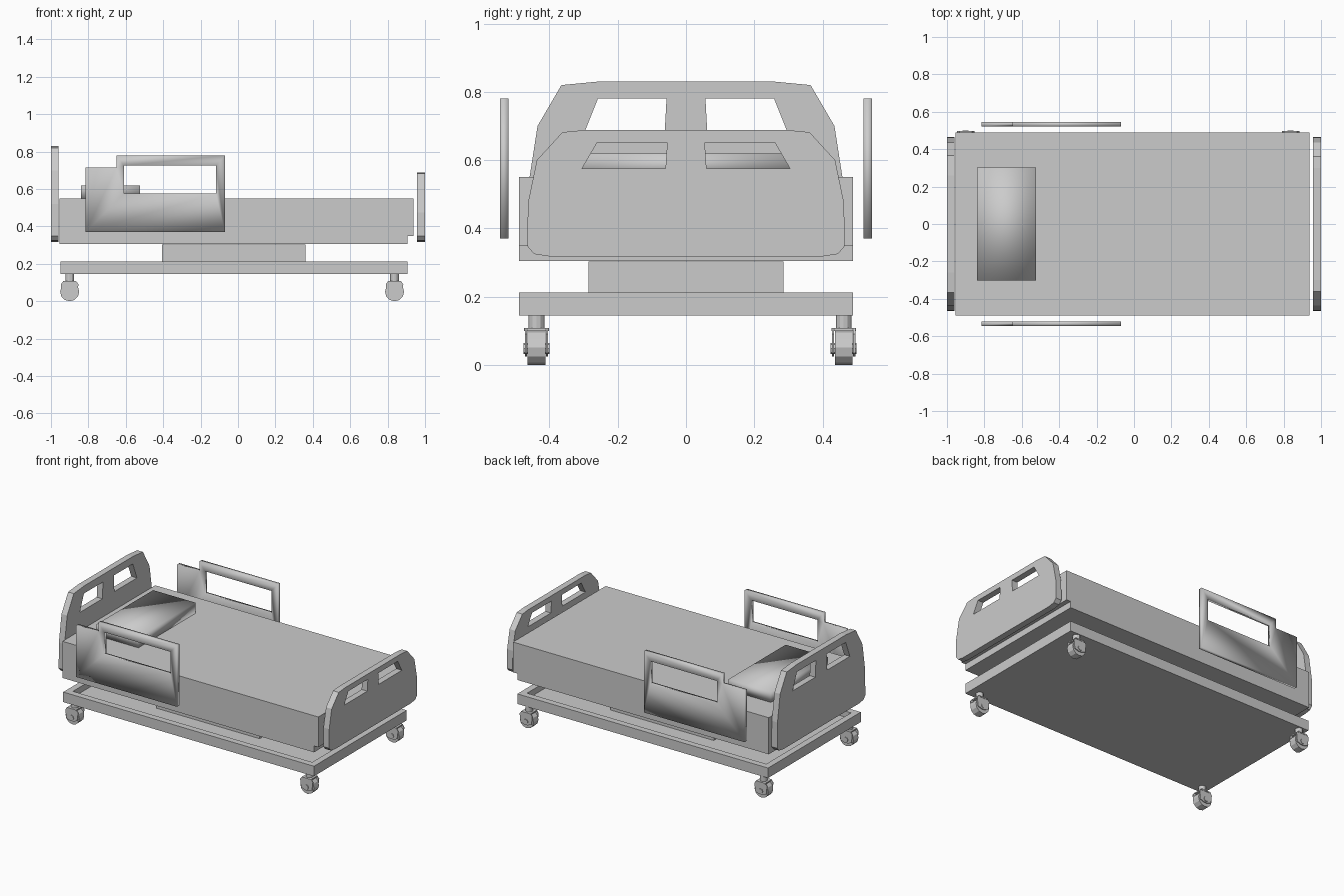
import bpy, bmesh
from math import pi
from mathutils import Matrix, Vector

if "Cube" in bpy.data.objects:
    bpy.data.objects.remove(bpy.data.objects["Cube"])


def finish(bm, name, smooth=False):
    bmesh.ops.recalc_face_normals(bm, faces=bm.faces)
    for f in bm.faces:
        f.smooth = smooth
    me = bpy.data.meshes.new(name)
    bm.to_mesh(me)
    bm.free()
    ob = bpy.data.objects.new(name, me)
    bpy.context.collection.objects.link(ob)
    return ob


def add_box(bm, x, y, z):
    m = Matrix.Translation(((x[0] + x[1]) / 2, (y[0] + y[1]) / 2, (z[0] + z[1]) / 2))
    m = m @ Matrix.Diagonal((x[1] - x[0], y[1] - y[0], z[1] - z[0], 1))
    bmesh.ops.create_cube(bm, size=1, matrix=m)


def box(name, x, y, z, smooth=False):
    bm = bmesh.new()
    add_box(bm, x, y, z)
    return finish(bm, name, smooth)


def panel(name, loops, thickness, loc, rot, smooth=False):
    """Flat outline with holes, extruded to a solid sheet."""
    cu = bpy.data.curves.new(name, 'CURVE')
    cu.dimensions = '2D'
    cu.fill_mode = 'BOTH'
    cu.extrude = thickness / 2
    for pts in loops:
        sp = cu.splines.new('POLY')
        sp.points.add(len(pts) - 1)
        for p, (a, b) in zip(sp.points, pts):
            p.co = (a, b, 0, 1)
        sp.use_cyclic_u = True
    tmp = bpy.data.objects.new(name + "_outline", cu)
    bpy.context.collection.objects.link(tmp)
    bpy.context.view_layer.update()
    me = bpy.data.meshes.new_from_object(tmp)
    bm = bmesh.new()
    bm.from_mesh(me)
    bpy.data.objects.remove(tmp)
    bpy.data.meshes.remove(me)
    bmesh.ops.remove_doubles(bm, verts=bm.verts, dist=1e-4)
    ob = finish(bm, name, smooth)
    ob.location, ob.rotation_euler = loc, rot
    return ob


def flip(pts):
    return [(-a, b) for a, b in reversed(pts)]


# base tray with a recessed top
bm = bmesh.new()
add_box(bm, (-0.95, 0.905), (-0.49, 0.49), (0.145, 0.212))
top = max(bm.faces, key=lambda f: f.calc_center_median().z)
bmesh.ops.inset_region(bm, faces=[top], thickness=0.06)
inner = bmesh.ops.extrude_discrete_faces(bm, faces=[top])['faces']
bmesh.ops.translate(bm, verts=inner[0].verts, vec=(0, 0, -0.04))
finish(bm, "base_tray")

# lift pedestal, bed deck, mattress and pillow
box("lift_pedestal", (-0.405, 0.36), (-0.285, 0.285), (0.172, 0.303))
box("bed_deck", (-0.955, 0.905), (-0.49, 0.49), (0.305, 0.348))
box("mattress", (-0.955, 0.937), (-0.49, 0.49), (0.348, 0.55))
box("pillow", (-0.84, -0.525), (-0.303, 0.303), (0.55, 0.62), True)

# headboard and footboard
foot = [(0.40, 0.318), (0.445, 0.325), (0.465, 0.348), (0.463, 0.475),
        (0.437, 0.60), (0.362, 0.682), (0.30, 0.688)]
foot_hole = [(0.055, 0.652), (0.06, 0.575), (0.305, 0.575), (0.26, 0.652)]
head = [(0.40, 0.318), (0.445, 0.325), (0.465, 0.348), (0.463, 0.52),
        (0.435, 0.70), (0.365, 0.82), (0.26, 0.83)]
head_hole = [(0.057, 0.78), (0.063, 0.67), (0.302, 0.67), (0.258, 0.78)]
for name, side, hole, x in (("footboard", foot, foot_hole, 0.978),
                            ("headboard", head, head_hole, -0.98)):
    panel(name, [side + flip(side), hole, flip(hole)], 0.042,
          (x, 0, 0), (pi / 2, 0, pi / 2))

# side rails
rail = [(-0.815, 0.37), (-0.07, 0.37), (-0.07, 0.78), (-0.65, 0.78),
        (-0.65, 0.715), (-0.815, 0.715)]
rail_hole = [(-0.61, 0.575), (-0.61, 0.725), (-0.118, 0.725), (-0.118, 0.575)]
for name, y in (("rail_front", -0.533), ("rail_back", 0.533)):
    panel(name, [rail, rail_hole], 0.025, (0, y, 0), (pi / 2, 0, 0), True)


# casters: stem, fork, wheel and hub
def cylinder(bm, r, y, width, z, x=0, seg=12):
    bmesh.ops.create_cone(bm, cap_ends=True, segments=seg, radius1=r, radius2=r, depth=width,
                          matrix=Matrix.Translation((x, y, z)) @ Matrix.Rotation(pi / 2, 4, 'X'))


def fork_plate(bm, y0, y1):
    pts = [(-0.034, 0.108), (-0.047, 0.09), (-0.04, 0.035), (-0.012, 0.025),
           (0.012, 0.025), (0.04, 0.035), (0.047, 0.09), (0.034, 0.108)]
    a = [bm.verts.new((x, y0, z)) for x, z in pts]
    b = [bm.verts.new((x, y1, z)) for x, z in pts]
    bm.faces.new(a)
    bm.faces.new(b[::-1])
    for i in range(len(pts)):
        j = (i + 1) % len(pts)
        bm.faces.new((a[i], b[i], b[j], a[j]))


def caster(name, x, y):
    bm = bmesh.new()
    cylinder(bm, 0.051, 0, 0.052, 0.051)
    cylinder(bm, 0.016, 0, 0.076, 0.048, seg=8)
    for s in (-1, 1):
        fork_plate(bm, s * 0.028, s * 0.034)
    add_box(bm, (-0.034, 0.034), (-0.036, 0.036), (0.1, 0.108))
    bmesh.ops.create_cone(bm, cap_ends=True, segments=12, radius1=0.023, radius2=0.023,
                          depth=0.045, matrix=Matrix.Translation((0, 0, 0.126)))
    finish(bm, name).location = (x, y, 0)


for nx, x in (("head", -0.9), ("foot", 0.837)):
    for ny, y in (("front", -0.438), ("back", 0.462)):
        caster(f"caster_{nx}_{ny}", x, y)
